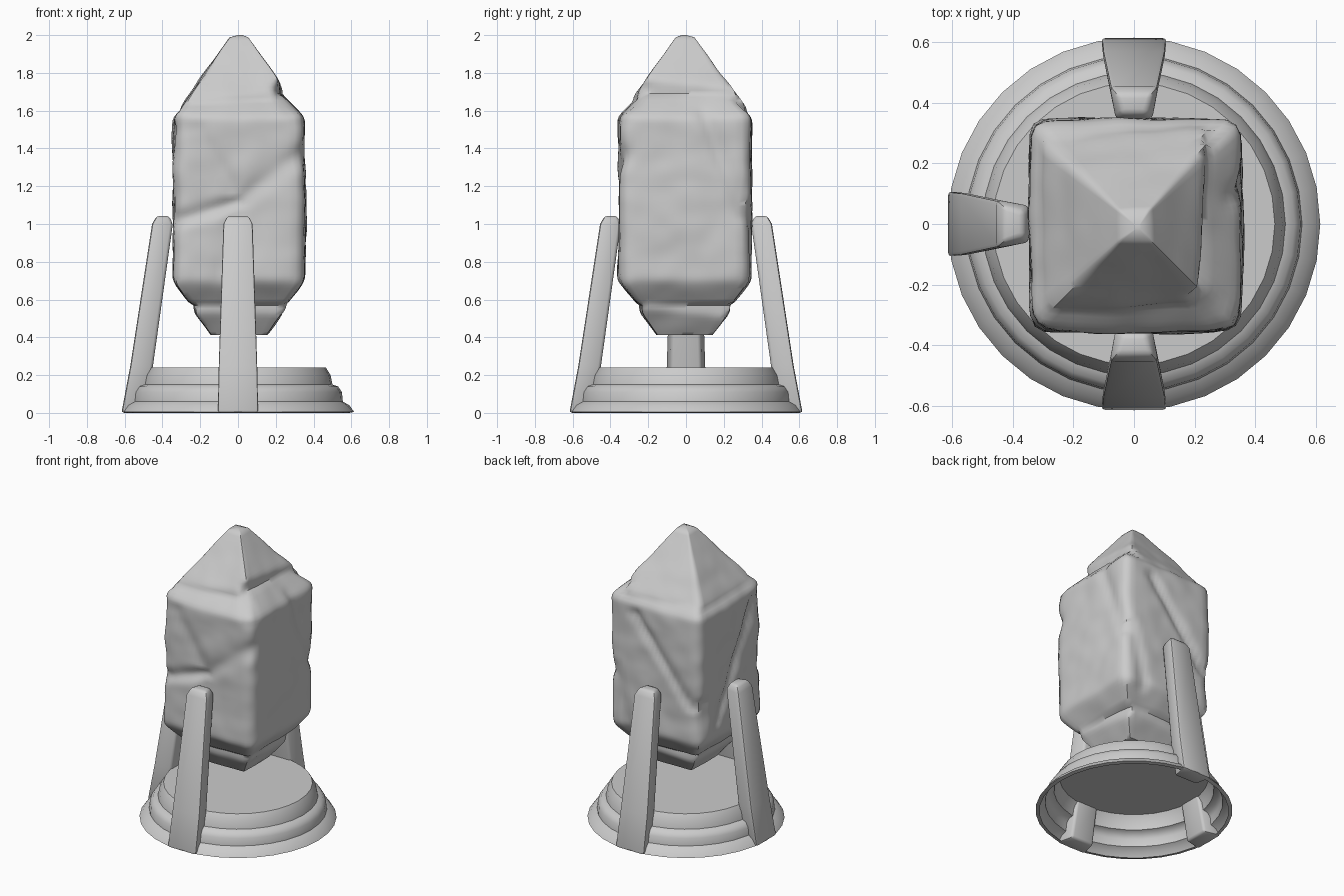
import bpy, bmesh
from math import sin, cos, radians, pi, exp
from mathutils import Vector, noise
from mathutils.geometry import intersect_point_line

if "Cube" in bpy.data.objects:
    bpy.data.objects.remove(bpy.data.objects["Cube"])


def finish(name, bm, angle, bevel=0):
    bmesh.ops.recalc_face_normals(bm, faces=bm.faces)
    me = bpy.data.meshes.new(name)
    bm.to_mesh(me)
    bm.free()
    ob = bpy.data.objects.new(name, me)
    bpy.context.collection.objects.link(ob)
    bpy.ops.object.select_all(action='DESELECT')
    bpy.context.view_layer.objects.active = ob
    ob.select_set(True)
    if bevel:
        mod = ob.modifiers.new("Bevel", 'BEVEL')
        mod.width = bevel
        mod.segments = 2
        mod.limit_method = 'ANGLE'
        bpy.ops.object.modifier_apply(modifier=mod.name)
    bpy.ops.object.shade_smooth_by_angle(angle=radians(angle))
    return ob


def loft(rings, cap_start=True, cap_end=True):
    bm = bmesh.new()
    vs = [[bm.verts.new(p) for p in ring] for ring in rings]
    n = len(vs[0])
    for a, b in zip(vs, vs[1:]):
        for i in range(n):
            j = (i + 1) % n
            bm.faces.new((a[i], a[j], b[j], b[i]))
    if cap_start:
        bm.faces.new(vs[0][::-1])
    if cap_end:
        bm.faces.new(vs[-1])
    return bm


# Stepped round base, a hollow shell open underneath
profile = [(.59, .0), (.615, .005), (.59, .04), (.555, .06), (.55, .11), (.53, .14),
           (.50, .15), (.49, .20), (.465, .24)]
rings = [[(r * cos(2 * pi * i / 32), r * sin(2 * pi * i / 32), z) for i in range(32)]
         for r, z in profile]
finish("base", loft(rings, cap_start=False), 45)

# Three tapering prongs: height, outer radius, outer half width, inner radius, inner half width
sections = [(0, .617, .11, .50, .085), (.25, .57, .105, .45, .08),
            (1.0, .455, .08, .345, .06), (1.043, .43, .06, .365, .04)]
for name, turn in (("left_prong", 180), ("back_prong", 90), ("front_prong", 270)):
    c, s = cos(radians(turn)), sin(radians(turn))
    rings = []
    for z, ro, wo, ri, wi in sections:
        pts = [(ro, -wo), (ro, wo), (ri, wi), (ri, -wi)]
        rings.append([(x * c - y * s, x * s + y * c, z) for x, y in pts])
    finish(name, loft(rings), 40, bevel=.015)

# Crystal: each solid is a set of planes (azimuth, radius, at height, slope)
quarters = (0, 90, 180, 270)
body = [(a, .345, 1, 0) for a in quarters]
body += [(a, .35, 1.56, -1.0) for a in quarters]
body += [(a, .345, .70, .8) for a in quarters]
body += [(45, .46, 1, .01), (135, .47, 1, 0), (225, .46, 1, -.02), (315, .46, 1, .02)]
cap = [(a, .035, 2.0, -.71) for a in (2, 94, 181, 268)]
cap += [(-3, .215, 1.7, 0), (93, .31, 1.7, 0), (180, .31, 1.7, 0), (273, .26, 1.7, 0)]
foot = [(a, .145, .415, .75) for a in quarters] + [(a, .23, .6, 0) for a in (5, 93, 182, 271)]
solids = [(body, .575, 1.68), (cap, 1.4, 2.0), (foot, .41, .8)]

# Cracks running over the crystal faces: start, end, depth, width
cracks = [
    ((-.34, -.25, 1.5), (-.34, .15, .8), .025, .035),
    ((.14, .34, 1.49), (-.29, .34, .95), .025, .035),
    ((-.34, -.34, 1.02), (0, -.34, 1.12), .03, .04),
    ((0, -.34, 1.12), (.34, -.34, 1.37), .02, .05),
    ((-.22, -.34, 1.5), (0, -.34, 1.12), .015, .05),
    ((0, -.34, 1.12), (-.1, -.34, .72), .012, .05),
    ((.34, .1, 1.6), (.34, .32, 1.05), .02, .04),
    ((.30, .34, 1.1), (.2, .34, .68), .02, .04),
    ((.22, -.24, 1.72), (.3, -.3, 1.55), .03, .04),
    ((-.34, .3, .98), (-.3, .3, .72), .025, .04),
]
cracks = [(Vector(a), Vector(b), d, w) for a, b, d, w in cracks]


def plane_radius(planes, z, th):
    total = 0
    for az, r0, z0, slope in planes:
        c = cos(th - radians(az))
        if c > .02:
            total += (max(r0 + slope * (z - z0), .002) / c) ** -36
    return total ** (-1 / 36)


def crystal_radius(z, th):
    r = max(plane_radius(s, z, th) for s, lo, hi in solids if lo <= z <= hi)
    p = Vector((r * cos(th), r * sin(th), z))
    cut = 0
    for a, b, depth, width in cracks:
        q, t = intersect_point_line(p, a, b)
        q = a.lerp(b, min(max(t, 0), 1))
        cut = max(cut, depth * exp(-((p - q).length / width) ** 2))
    lump = .012 * noise.noise(p * 4) + .006 * noise.noise(p * 9)
    return r + 0.006 - cut + lump * min(1, r / .25)


rings = []
for k in range(91):
    z = .412 + (1.988 - .412) * k / 90
    ring = []
    for i in range(88):
        th = 2 * pi * i / 88
        r = crystal_radius(z, th)
        ring.append((r * cos(th) + .005, r * sin(th) - .005, z))
    rings.append(ring)
rings.append([(.012 + .012 * cos(2 * pi * i / 88), -.01 + .012 * sin(2 * pi * i / 88), 2.0)
              for i in range(88)])
finish("crystal", loft(rings), 50)
